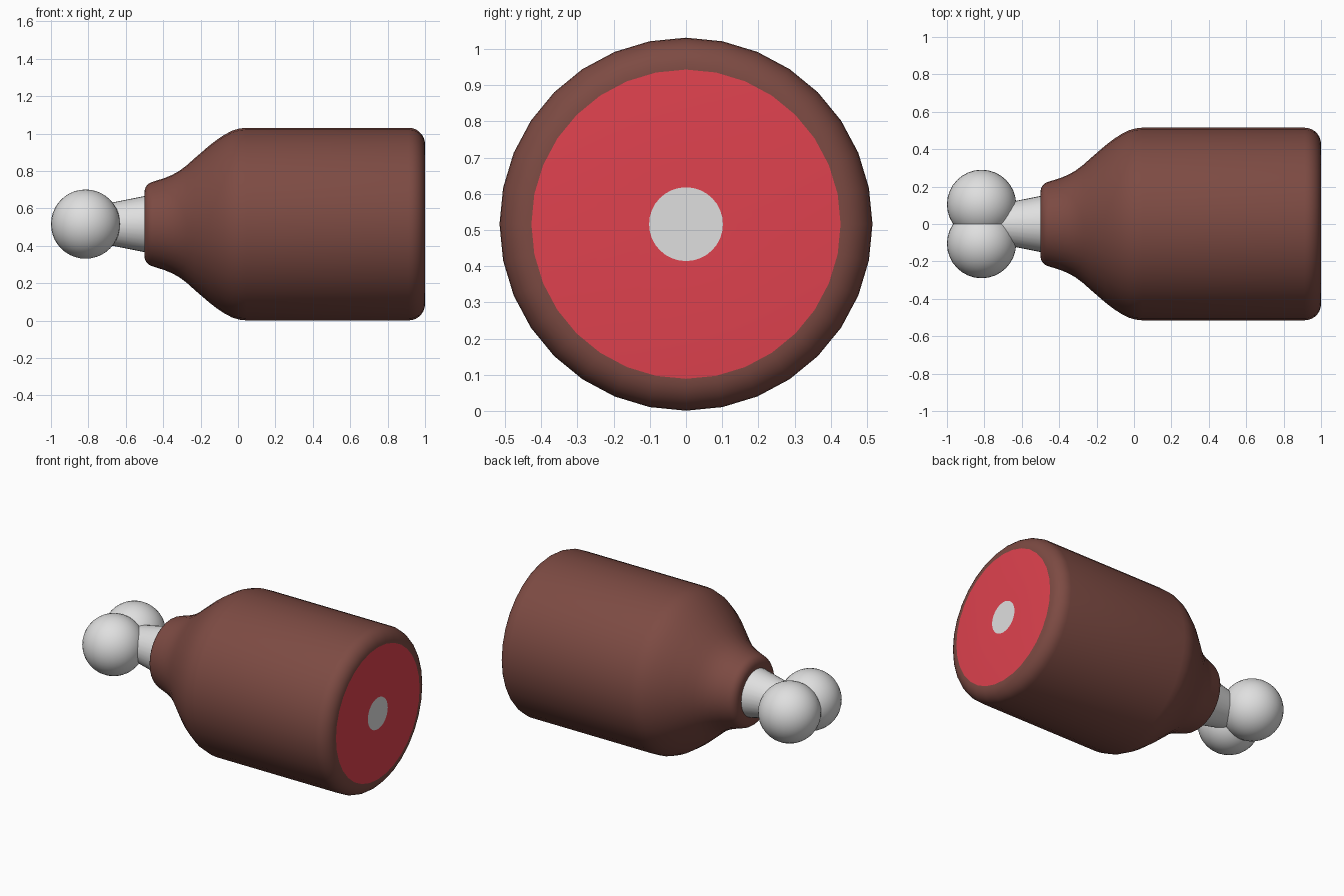
import bpy, bmesh, math

if "Cube" in bpy.data.objects:
    bpy.data.objects.remove(bpy.data.objects["Cube"])

ZC = 0.516     # height of the long axis
SIDES = 32


def material(name, rgb):
    m = bpy.data.materials.new(name)
    m.diffuse_color = (*rgb, 1)
    m.use_nodes = True
    m.node_tree.nodes["Principled BSDF"].inputs["Base Color"].default_value = m.diffuse_color
    return m


skin = material("brown skin", (0.205, 0.070, 0.056))
flesh = material("red flesh", (0.74, 0.054, 0.077))
bone = material("pale bone", (0.74, 0.74, 0.74))


def finish(ob, angle):
    bpy.ops.object.select_all(action='DESELECT')
    ob.select_set(True)
    bpy.context.view_layer.objects.active = ob
    bpy.ops.object.shade_smooth_by_angle(angle=math.radians(angle))


def lathe(name, profile, mats, rule=None):
    """Revolve (x, radius) points around the long axis; both ends sit on the axis."""
    bm = bmesh.new()
    rings = []
    for x, r in profile:
        if r == 0:
            rings.append([bm.verts.new((x, 0, ZC))] * SIDES)
        else:
            rings.append([bm.verts.new((x, r * math.sin(2 * math.pi * i / SIDES),
                                        ZC + r * math.cos(2 * math.pi * i / SIDES)))
                          for i in range(SIDES)])
    for k in range(len(rings) - 1):
        a, b = rings[k], rings[k + 1]
        for i in range(SIDES):
            j = (i + 1) % SIDES
            f = bm.faces.new(list(dict.fromkeys((a[i], a[j], b[j], b[i]))))
            f.material_index = rule(f.calc_center_median()) if rule else 0
    bmesh.ops.recalc_face_normals(bm, faces=bm.faces)
    me = bpy.data.meshes.new(name)
    bm.to_mesh(me)
    bm.free()
    for m in mats:
        me.materials.append(m)
    ob = bpy.data.objects.new(name, me)
    bpy.context.collection.objects.link(ob)
    finish(ob, 35)


# Meat: rounded neck, swelling shoulder, straight body, rounded cut end
def arc(cx, cr, rad, start, end, n=5):
    return [(cx + rad * math.cos(math.radians(start + (end - start) * i / n)),
             cr + rad * math.sin(math.radians(start + (end - start) * i / n)))
            for i in range(n + 1)]


profile = [(-0.5, 0)] + arc(-0.445, 0.172, 0.055, 180, 105)
profile += [(-0.393, 0.246), (-0.35, 0.264), (-0.313, 0.285), (-0.273, 0.315),
            (-0.233, 0.351), (-0.153, 0.420), (-0.11, 0.453), (-0.072, 0.478),
            (-0.03, 0.500), (0.008, 0.511), (0.045, 0.515)]
profile += arc(0.912, 0.427, 0.088, 90, 0, 7)
profile += [(1.0, 0.102), (1.0, 0)]


def meat_colour(c):
    if c.x < 0.999:
        return 0
    return 2 if math.hypot(c.y, c.z - ZC) < 0.1 else 1


lathe("meat", profile, [skin, flesh, bone], meat_colour)

# Tapered bone shaft coming out of the neck
lathe("bone_shaft", [(-0.47, 0), (-0.47, 0.156), (-0.8, 0.09), (-0.8, 0)], [bone])

# Two bone knuckles
for side, y in (("left", -0.105), ("right", 0.105)):
    bpy.ops.mesh.primitive_uv_sphere_add(segments=32, ring_count=20, radius=0.185,
                                         location=(-0.815, y, ZC))
    ob = bpy.context.object
    ob.name = "knuckle_" + side
    ob.data.materials.append(bone)
    finish(ob, 60)
